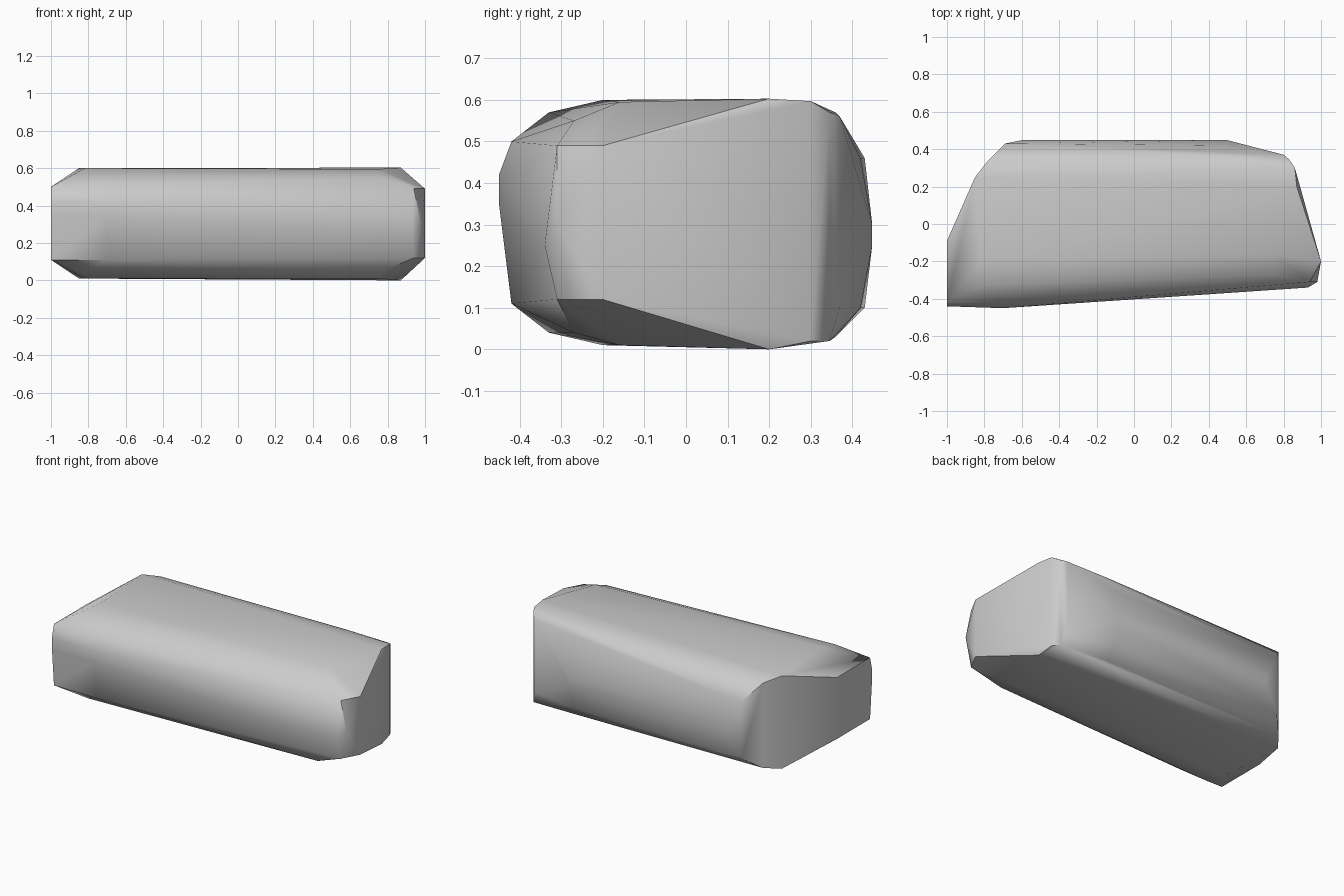
import bpy, bmesh, math

# Remove only the default cube
default_cube = bpy.data.objects.get("Cube")
if default_cube:
    bpy.data.objects.remove(default_cube, do_unlink=True)


def flat_material(name, shade):
    """Plain grey material, the same in viewport and render."""
    colour = (shade, shade, shade, 1)
    material = bpy.data.materials.new(name)
    material.use_nodes = True
    material.diffuse_color = colour
    shader = next(n for n in material.node_tree.nodes if n.type == "BSDF_PRINCIPLED")
    shader.inputs["Base Color"].default_value = colour
    return material


# Each row is x, y, lower z, upper z of one corner pair of the worn block
left_end = [
    (-1, -.42, .11, .5), (-1, -.44, .35, .42), (-1, -.09, .11, .5),
    (-.85, .25, .01, .6), (-.82, -.33, .04, .57), (-.82, -.2, .01, .6),
    (-.78, .34, .03, .57), (-.69, .43, .1, .46),
]
front_edge = [(-.7, -.42, .11, .5), (-.7, -.45, .35, .42)]
back_edge = [
    (-.6, .448, .25, .3), (.5, .448, .25, .3),
    (.5, .42, .1, .46), (.5, .36, .03, .57),
]
right_end = [
    (.75, -.27, .04, .55), (.75, -.16, .01, .595), (.94, -.31, .12, .49),
    (.93, -.34, .25, .25), (.98, -.31, .3, .3), (1, -.2, .12, .49),
    (.87, .2, 0, .603), (.86, .3, .02, .597), (.83, .345, .02, .57),
    (.8, .37, .1, .56),
]


def rounded_block(name, corner_groups, material):
    """Skin the corner pairs with one convex shell, smooth except at sharp edges."""
    bm = bmesh.new()
    for group in corner_groups:
        for x, y, low, high in group:
            for z in {low, high}:
                bm.verts.new((x, y, z))
    hull = bmesh.ops.convex_hull(bm, input=bm.verts[:])
    unused = set(hull["geom_interior"]) | set(hull["geom_unused"])
    loose = [item for item in unused if isinstance(item, bmesh.types.BMVert)]
    bmesh.ops.delete(bm, geom=loose, context="VERTS")
    bmesh.ops.recalc_face_normals(bm, faces=bm.faces[:])
    mesh = bpy.data.meshes.new(name)
    bm.to_mesh(mesh)
    bm.free()
    mesh.materials.append(material)
    block = bpy.data.objects.new(name, mesh)
    bpy.context.collection.objects.link(block)
    bpy.ops.object.select_all(action="DESELECT")
    block.select_set(True)
    bpy.context.view_layer.objects.active = block
    bpy.ops.object.shade_smooth_by_angle(angle=math.radians(35))
    return block


# Single long stone block
stone = flat_material("stone grey", .6)
rounded_block("stone_block", [left_end, front_edge, back_edge, right_end], stone)
